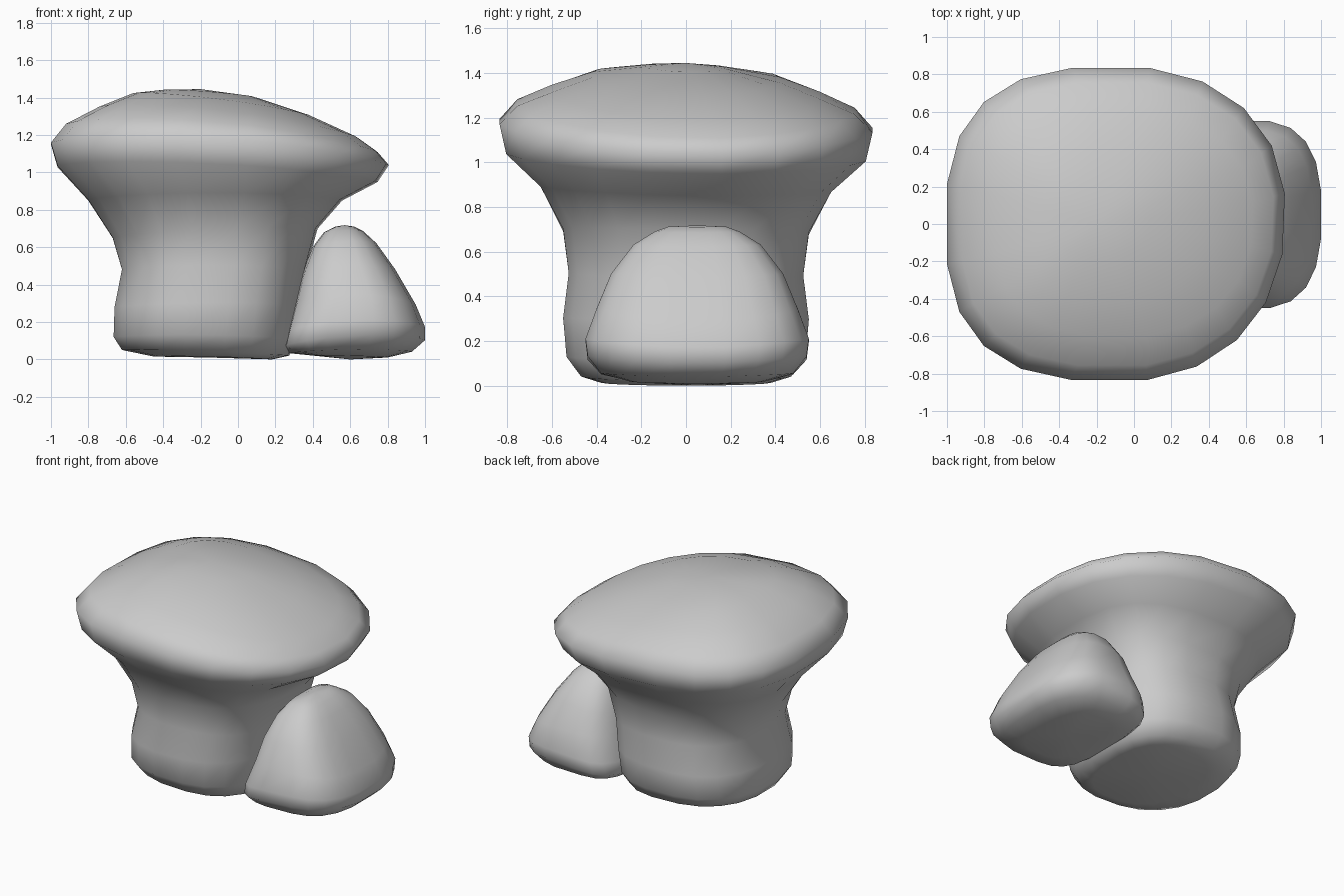
import bpy, bmesh
from math import cos, sin, pi, copysign

cube = bpy.data.objects.get("Cube")
if cube:
    bpy.data.objects.remove(cube, do_unlink=True)

SIDES = 20

# One grey stone colour
stone = bpy.data.materials.new("grey_stone")
stone.use_nodes = True
GREY = (0.6, 0.6, 0.6, 1)
stone.diffuse_color = GREY
stone.node_tree.nodes["Principled BSDF"].inputs["Base Color"].default_value = GREY


def rounded(value, power):
    """Superellipse counterpart of a sine or cosine, reaching 1 at the outermost corner."""
    return copysign(abs(value / cos(pi / SIDES)) ** (2 / power), value)


def make_ring(bm, section, powers, y_mid, skew, tilt):
    """Add one bent cross-section: left x and z, right x and z, half depth and its z."""
    x_left, z_left, x_right, z_right, depth, z_side = section
    x_mid, width = (x_left + x_right) / 2, (x_right - x_left) / 2
    z_mid, rise = (z_left + z_right) / 2, (z_right - z_left) / 2
    ring = []
    for i in range(SIDES):
        angle = 2 * pi * (i + 0.5) / SIDES
        power = powers[cos(angle) > 0]
        u, v = rounded(cos(angle), power), rounded(sin(angle), power)
        y = depth * v
        x = x_mid + width * u + skew * max(u, 0) * y
        bend = v * v / (u * u + v * v)
        z = z_mid + rise * u + bend * (z_side - z_mid)
        ring.append(bm.verts.new((x, y + y_mid, z + tilt * y * z)))
    return ring


def loft_rock(name, groups, bottom, top, y_mid=0, skew=0, tilt=0):
    """Skin groups of cross-sections and close both ends with a fan."""
    bm = bmesh.new()
    rings = [make_ring(bm, s, powers, y_mid, skew, tilt)
             for powers, sections in groups for s in sections]
    low, high = bm.verts.new(bottom), bm.verts.new(top)
    for i in range(SIDES):
        j = (i + 1) % SIDES
        for a, b in zip(rings, rings[1:]):
            bm.faces.new((a[i], a[j], b[j], b[i]))
        bm.faces.new((low, rings[0][j], rings[0][i]))
        bm.faces.new((high, rings[-1][i], rings[-1][j]))
    for face in bm.faces:
        face.smooth = True
    mesh = bpy.data.meshes.new(name)
    bm.to_mesh(mesh)
    bm.free()
    mesh.materials.append(stone)
    obj = bpy.data.objects.new(name, mesh)
    bpy.context.collection.objects.link(obj)
    return obj


# Large rock: a waisted stem flaring into a tilted, domed cap
stem_sections = [
    (-.45, .015, .18, 0, .38, .015),
    (-.62, .05, .27, .02, .47, .045),
    (-.665, .12, .31, .11, .535, .13),
    (-.66, .28, .33, .29, .55, .3),
    (-.62, .48, .36, .48, .525, .5),
    (-.67, .65, .42, .7, .55, .69),
    (-.8, .85, .55, .85, .65, .88),
]
cap_sections = [
    (-.965, 1.03, .74, .95, .805, 1.03),
    (-1, 1.15, .8, 1.04, .835, 1.165),
    (-.92, 1.25, .74, 1.11, .755, 1.25),
    (-.74, 1.345, .63, 1.19, .6, 1.315),
    (-.56, 1.42, .38, 1.305, .42, 1.38),
    (-.4, 1.44, .08, 1.405, .18, 1.427),
]
loft_rock("mushroom_rock", [((2.4, 2.6), stem_sections), ((2.7, 2.25), cap_sections)],
          bottom=(-.15, 0, .01), top=(-.2, 0, 1.445), skew=.04, tilt=-.02)

# Small rock: a rounded pyramid leaning against the stem
foot_sections = [
    (.4, .02, .8, .01, .3, .02),
    (.28, .03, .93, .04, .43, .055),
    (.24, .06, 1, .1, .49, .13),
    (.26, .14, 1, .17, .5, .21),
]
peak_sections = [
    (.3, .3, .95, .29, .45, .35),
    (.34, .45, .84, .48, .385, .5),
    (.4, .6, .74, .62, .285, .63),
    (.46, .68, .67, .685, .19, .69),
    (.52, .71, .62, .71, .13, .712),
]
loft_rock("small_boulder", [((3.8, 2.7), foot_sections), ((3.2, 2.7), peak_sections)],
          bottom=(.6, .05, 0), top=(.57, .05, .718), y_mid=.05)
